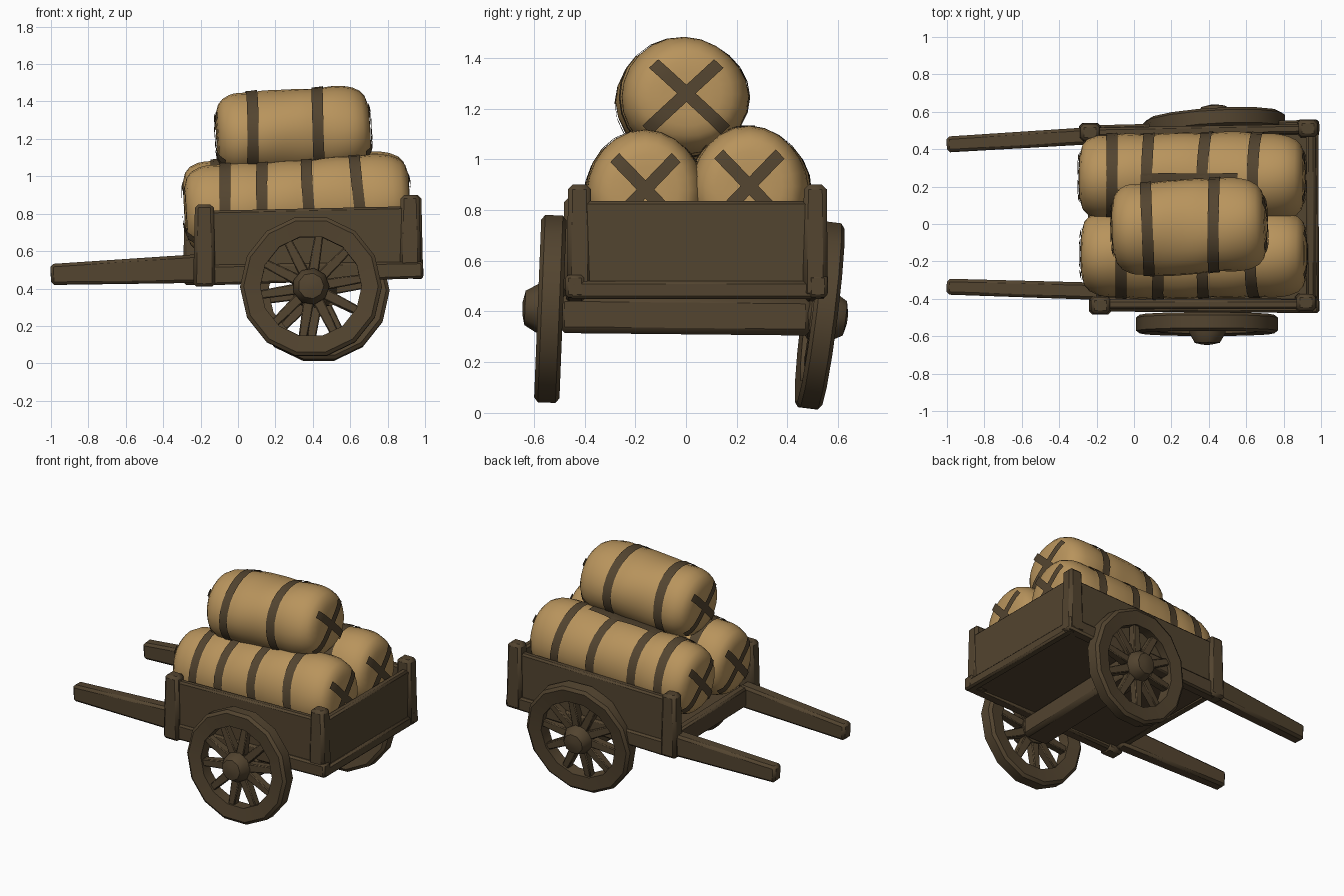
import bpy, bmesh, math
from mathutils import Vector, Matrix

cube = bpy.data.objects.get("Cube")
if cube:
    bpy.data.objects.remove(cube, do_unlink=True)


def material(name, rgb):
    m = bpy.data.materials.new(name)
    m.use_nodes = True
    m.diffuse_color = (*rgb, 1)
    m.node_tree.nodes["Principled BSDF"].inputs["Base Color"].default_value = (*rgb, 1)
    return m


WOOD = material("dark brown wood", (0.086, 0.058, 0.029))
CLOTH = material("tan sackcloth", (0.48, 0.295, 0.108))


def finish(name, bm, mat, bevel=0, angle=40):
    bmesh.ops.recalc_face_normals(bm, faces=bm.faces)
    mesh = bpy.data.meshes.new(name)
    bm.to_mesh(mesh)
    bm.free()
    obj = bpy.data.objects.new(name, mesh)
    bpy.context.collection.objects.link(obj)
    mesh.materials.append(mat)
    if bevel:
        mod = obj.modifiers.new("worn edges", "BEVEL")
        mod.width = bevel
        mod.segments = 1
    bpy.ops.object.select_all(action="DESELECT")
    obj.select_set(True)
    bpy.context.view_layer.objects.active = obj
    bpy.ops.object.shade_smooth_by_angle(angle=math.radians(angle))


def skin(bm, rings, loop=False, closed=True):
    """Bridge rows of vertices; closed joins the ends of each row, loop the last row to the first."""
    n = len(rings[0])
    for i in range(len(rings) if loop else len(rings) - 1):
        a, b = rings[i], rings[(i + 1) % len(rings)]
        for j in range(n if closed else n - 1):
            k = (j + 1) % n
            bm.faces.new((a[j], a[k], b[k], b[j]))


def beam(name, p, q, size0, size1=None, up=(0, 0, 1), bevel=0.012):
    """Tapered timber from p to q; sizes are (across, along up)."""
    p, q = Vector(p), Vector(q)
    d = (q - p).normalized()
    side = d.cross(Vector(up)).normalized()
    top = side.cross(d)
    bm = bmesh.new()
    ends = []
    for c, (w, h) in ((p, size0), (q, size1 or size0)):
        ends.append([bm.verts.new(c + side * w / 2 * a + top * h / 2 * b)
                     for a, b in ((-1, -1), (1, -1), (1, 1), (-1, 1))])
    skin(bm, ends)
    bm.faces.new(ends[0])
    bm.faces.new(ends[1])
    finish(name, bm, WOOD, bevel)


def lathe(name, profile, sides, matrix, loop=False):
    """Turn (radius, y) points about the y axis."""
    bm = bmesh.new()
    rings = []
    for r, y in profile:
        rings.append([bm.verts.new(matrix @ Vector((r * math.cos(a), y, r * math.sin(a))))
                      for a in (math.tau * i / sides for i in range(sides))])
    skin(bm, rings, loop)
    if not loop:
        bm.faces.new(rings[0])
        bm.faces.new(rings[-1])
    finish(name, bm, WOOD)


# Cart bed: floor, side boards, bottom rails, tailboard and low front bar
beam("floor", (-0.2, 0.025, 0.48), (0.95, 0.03, 0.49), (0.93, 0.07), (0.98, 0.06))
for side, y0, y1 in (("right", -0.43, -0.43), ("left", 0.49, 0.51)):
    beam(side + "_side_board", (-0.2, y0, 0.635), (0.93, y1, 0.655), (0.05, 0.36), (0.05, 0.37))
    beam(side + "_bottom_rail", (-0.23, y0, 0.47), (0.99, y1 * 1.02, 0.50), (0.075, 0.11), (0.075, 0.09))
beam("tailboard", (0.945, -0.46, 0.645), (0.945, 0.53, 0.645), (0.05, 0.38))
beam("tailboard_foot", (0.96, -0.46, 0.485), (0.955, 0.54, 0.485), (0.06, 0.07))
beam("front_bar", (-0.205, -0.43, 0.51), (-0.225, 0.49, 0.51), (0.06, 0.13))

# Corner posts
for name, x, y, low, high in (("front_right_post", -0.18, -0.435, 0.41, 0.85),
                              ("rear_right_post", 0.92, -0.42, 0.455, 0.90),
                              ("front_left_post", -0.235, 0.49, 0.42, 0.85),
                              ("rear_left_post", 0.93, 0.51, 0.455, 0.90)):
    beam(name, (x, y, low), (x, y, high), (0.12, 0.10), (0.10, 0.09), up=(0, 1, 0), bevel=0.018)

# Pull handles
for side, tip, root in (("right", -0.335, -0.36), ("left", 0.425, 0.475)):
    beam(side + "_handle", (-1.0, tip, 0.475), (-0.18, root, 0.508), (0.085, 0.112), (0.092, 0.155), bevel=0.016)

# Axle
beam("axle", (0.39, -0.50, 0.39), (0.43, 0.50, 0.38), (0.19, 0.15), bevel=0.025)

# Wheels
RIM = [(0.275, -0.04), (0.365, -0.05), (0.385, -0.035), (0.385, 0.035), (0.365, 0.05), (0.275, 0.04)]
HUB = [(0.025, -0.11), (0.07, -0.1), (0.1, -0.05), (0.1, 0.04), (0.06, 0.07)]
SPOKES = 10
for side, centre, tilt, yaw, out in (("right", (0.39, -0.535, 0.41), -0.04, 0, 1),
                                     ("left", (0.43, 0.527, 0.385), -0.125, 0.06, -1)):
    m = (Matrix.Translation(centre) @ Matrix.Rotation(yaw, 4, "Z")
         @ Matrix.Rotation(tilt, 4, "X") @ Matrix.Diagonal((0.985, out, 0.985, 1)))
    lathe(side + "_wheel_rim", RIM, 14, m, loop=True)
    lathe(side + "_wheel_hub", HUB, 9, m)
    for i in range(SPOKES):
        a = math.tau * (i + 0.25) / SPOKES
        d = Vector((math.cos(a), 0, math.sin(a)))
        beam(f"{side}_spoke_{i + 1}", m @ (d * 0.06), m @ (d * 0.30),
             (0.06, 0.06), (0.045, 0.05), up=(0, 1, 0), bevel=0.006)


def bale(name, centre, size, power, tilt, yaw, straps, lashing=None):
    """Stuffed sack along x, with straps round it and crossed on both ends."""
    a, ry, rz = size
    sides = 24
    m = Matrix.Translation(centre) @ Matrix.Rotation(yaw, 4, "Z") @ Matrix.Rotation(tilt, 4, "Y")
    marks = [(s - centre[0]) / a for s in straps]

    def curve(v):
        return max(0, 1 - abs(v) ** power) ** (1 / power)

    def point(t, rho, ang, grow=0):
        pinch = sum(math.exp(-((t - s) * a / 0.06) ** 2) for s in marks)
        r = rho * (1 - 0.035 * pinch + 0.018 * math.sin(3 * ang + 4 * t))
        return m @ Vector((a * t, (ry * r + grow) * math.cos(ang), (rz * r + grow) * math.sin(ang)))

    angles = [math.tau * i / sides for i in range(sides)]

    # Body: rounded caps joined by an evenly divided barrel
    caps = [0.12, 0.35, 0.55, 0.72, 0.84, 0.92]
    stations = [(curve(r), r) for r in caps]
    edge = stations[-1][0]
    barrel = [-edge + 2 * edge * i / 28 for i in range(1, 28)]
    rings = [(-t, r) for t, r in stations] + [(t, curve(t)) for t in barrel] + stations[::-1]
    bm = bmesh.new()
    loops = [[bm.verts.new(point(t, r, g)) for g in angles] for t, r in rings]
    skin(bm, loops)
    bm.faces.new(loops[0])
    bm.faces.new(loops[-1])
    finish(name, bm, CLOTH, angle=60)

    # Bands round the barrel
    for n, s in enumerate(marks):
        bm = bmesh.new()
        loops = []
        for off in (-0.03, 0, 0.03):
            row = []
            for g in angles:
                t = s + (off + 0.014 * math.sin(g + n)) / a
                row.append(bm.verts.new(point(t, curve(t), g, 0.008)))
            loops.append(row)
        skin(bm, loops)
        finish(f"{name}_band_{n + 1}", bm, WOOD, angle=60)

    # Lengthwise lashing along the top, under the upper sack
    if lashing:
        bm = bmesh.new()
        rows = [[bm.verts.new(point(t, curve(t), math.radians(lashing + off), 0.008)) for off in (-15, 0, 15)]
                for t in barrel[6:-6]]
        skin(bm, rows, closed=False)
        finish(name + "_lashing", bm, WOOD, angle=60)

    # Crossed straps on the end caps, longer below than above
    steps = 12
    for end in (-1, 1):
        for lean in (-1, 1):
            bm = bmesh.new()
            rows = []
            for i in range(steps + 1):
                s = -0.84 + 1.54 * i / steps
                row = []
                for w in (-0.1, 0, 0.1):
                    u, v = (s - w) * 0.707 * lean, (s + w) * 0.707
                    x = end * (a * curve(math.hypot(u, v)) + 0.009)
                    row.append(bm.verts.new(m @ Vector((x, u * ry * 1.02, v * rz * 1.02))))
                rows.append(row)
            skin(bm, rows, closed=False)
            finish(f"{name}_cross_{'front' if end < 0 else 'rear'}_{'a' if lean < 0 else 'b'}", bm, WOOD, angle=60)


# Load of three sacks
bale("right_sack", (0.32, -0.16, 0.845), (0.60, 0.24, 0.25), 6, -0.06, 0, (-0.07, 0.14, 0.39, 0.65), 82)
bale("left_sack", (0.31, 0.25, 0.865), (0.60, 0.24, 0.25), 6, -0.05, 0, (-0.12, 0.07, 0.38, 0.66), 100)
bale("top_sack", (0.295, -0.015, 1.235), (0.41, 0.255, 0.235), 5, -0.06, 0.04, (0.07, 0.43))
